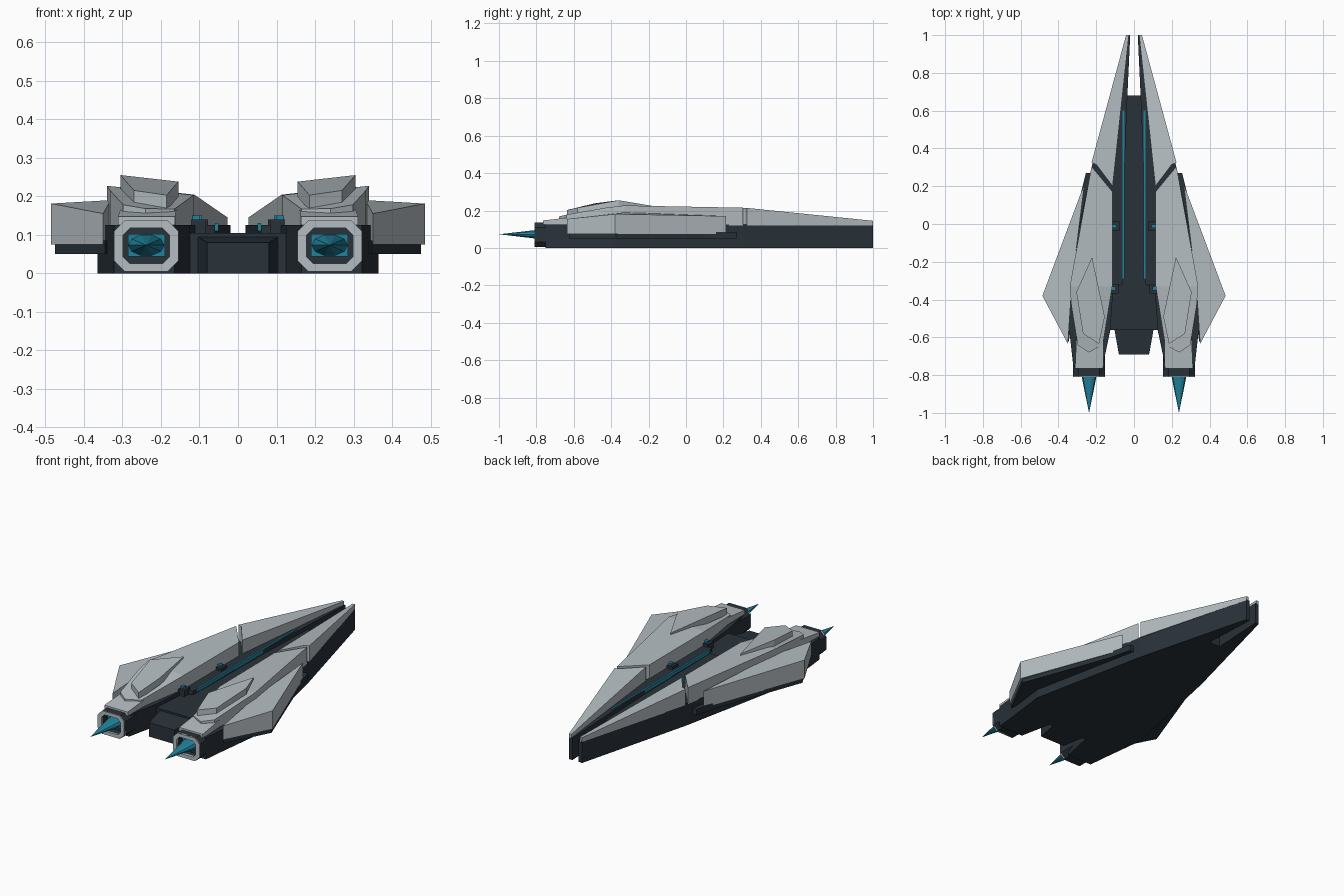
import bpy, bmesh, math

if "Cube" in bpy.data.objects:
    bpy.data.objects.remove(bpy.data.objects["Cube"])

def material(name, rgb):
    m = bpy.data.materials.new(name)
    m.diffuse_color = (*rgb, 1)
    m.use_nodes = True
    m.node_tree.nodes["Principled BSDF"].inputs["Base Color"].default_value = m.diffuse_color
    return m

LIGHT = material("pale_armour", (0.46, 0.51, 0.54))
DARK = material("dark_hull", (0.022, 0.032, 0.042))
GLOW = material("engine_glow", (0.015, 0.23, 0.34))

def finish(name, bm, mat, mirror=True):
    bmesh.ops.recalc_face_normals(bm, faces=bm.faces)
    me = bpy.data.meshes.new(name)
    bm.to_mesh(me)
    bm.free()
    ob = bpy.data.objects.new(name, me)
    bpy.context.collection.objects.link(ob)
    me.materials.append(mat)
    if mirror:
        ob.modifiers.new("mirror", 'MIRROR').use_mirror_merge = False
    return ob

def plate(name, pts, bottom, mat, mirror=True, drop=None):
    """Plan outline of (x, y, top z) extruded down to a level, or by a fixed drop."""
    bm = bmesh.new()
    top = [bm.verts.new(p) for p in pts]
    low = [bm.verts.new((x, y, z - drop if drop else bottom)) for x, y, z in pts]
    bm.faces.new(top)
    bm.faces.new(low[::-1])
    n = len(pts)
    for i in range(n):
        j = (i + 1) % n
        bm.faces.new((top[i], low[i], low[j], top[j]))
    return finish(name, bm, mat, mirror)

def flat(pts, z):
    return [(x, y, z) for x, y in pts]

def box(name, x0, x1, y0, y1, z0, z1, mat, mirror=True):
    return plate(name, flat([(x0, y0), (x1, y0), (x1, y1), (x0, y1)], z1), z0, mat, mirror)

def loft(name, rings, mat, cap_start=False, cap_end=False):
    """Chamfered rectangles (y, half width, half height, chamfer) joined along y."""
    bm = bmesh.new()
    loops = []
    for y, w, h, c in rings:
        o = [(w, h - c), (w - c, h), (c - w, h), (-w, h - c),
             (-w, c - h), (c - w, -h), (w - c, -h), (w, c - h)]
        loops.append([bm.verts.new((EX + a, y, EZ + b)) for a, b in o])
    for a, b in zip(loops, loops[1:]):
        for i in range(8):
            j = (i + 1) % 8
            bm.faces.new((a[i], a[j], b[j], b[i]))
    if cap_start:
        bm.faces.new(loops[0])
    if cap_end:
        bm.faces.new(loops[-1])
    return finish(name, bm, mat)

# Lower hull halves, leaving the central trench and nose slot
plate("lower_hull", flat([(.02, 1), (.042, 1), (.222, .31), (.365, -.38), (.335, -.63),
      (.322, -.75), (.165, -.75), (.125, -.56), (.11, -.34), (.06, -.32),
      (.05, .3), (.035, .68)], .125), 0, DARK)

# Central deck and stepped tail
box("central_deck", -.07, .07, -.46, .68, 0, .103, DARK, False)
box("deck_rear", -.125, .125, -.56, -.3, 0, .104, DARK, False)
plate("deck_tail", [(-.105, -.55, .095), (.105, -.55, .095), (.08, -.69, .08), (-.08, -.69, .08)],
      0, DARK, False)

# Forward nose armour
plate("nose_armour", [(.027, 1, .145), (.042, 1, .145), (.225, .325, .214),
      (.2, .315, .214), (.113, .2, .204)], .12, LIGHT)

# Main armour: fore and sloping aft facets
plate("main_armour", [(.113, .17, .204), (.225, .305, .215), (.34, -.33, .227),
      (.115, -.33, .203)], .12, LIGHT)
plate("aft_armour", [(.115, -.33, .203), (.34, -.33, .227), (.332, -.43, .215),
      (.298, -.64, .178), (.24, -.68, .168), (.165, -.64, .167)], .12, LIGHT)

# Cover over the engine housing
plate("engine_cover", [(.16, -.6, .165), (.305, -.6, .165), (.312, -.765, .147),
      (.163, -.765, .147)], .125, LIGHT)

# Raised blister on each shoulder
plate("shoulder_blister", [(.222, -.175, .224), (.305, -.36, .255), (.27, -.58, .215),
      (.185, -.635, .203), (.155, -.49, .238)], 0, LIGHT, drop=.04)

# Side wings with dark underside slab
plate("wing_armour", [(.262, .215, .17), (.485, -.38, .181), (.35, -.635, .155),
      (.33, -.33, .19)], .075, LIGHT)
plate("wing_underside", flat([(.225, .27), (.255, .27), (.29, .13), (.475, -.375),
      (.345, -.625), (.31, -.33)], .085), .05, DARK)

# Light strips in the trench and small glowing consoles
box("trench_light", .05, .06, -.29, .6, .11, .13, GLOW)
for i, (y, x) in enumerate([(-.01, .103), (-.34, .108)]):
    box(f"console_{i}", x - .025, x + .02, y - .028, y + .022, .1, .14, DARK)
    box(f"console_light_{i}", x - .01, x + .015, y - .012, y + .008, .138, .15, GLOW)

# Engines: housing, pale rim, recessed throat and flame
EX, EZ = .238, .071
loft("engine_housing", [(-.6, .084, .066, .028), (-.806, .084, .066, .028)], DARK, cap_start=True)
loft("engine_rim", [(-.8, .084, .066, .028), (-.81, .084, .066, .028),
                    (-.81, .06, .046, .018), (-.795, .06, .046, .018)], LIGHT)
loft("engine_throat", [(-.8, .06, .046, .018), (-.765, .06, .046, .018)], DARK, cap_end=True)
box("engine_glow_panel", .19, .286, -.772, -.764, .043, .102, GLOW)

bm = bmesh.new()
tip = bm.verts.new((EX, -1, EZ + .002))
ring = [bm.verts.new((EX + .047 * math.cos(a), -.77, EZ + .002 + .028 * math.sin(a)))
        for a in (2 * math.pi * i / 10 for i in range(10))]
bm.faces.new(ring)
for i in range(10):
    bm.faces.new((ring[i], ring[(i + 1) % 10], tip))
finish("engine_flame", bm, GLOW)
